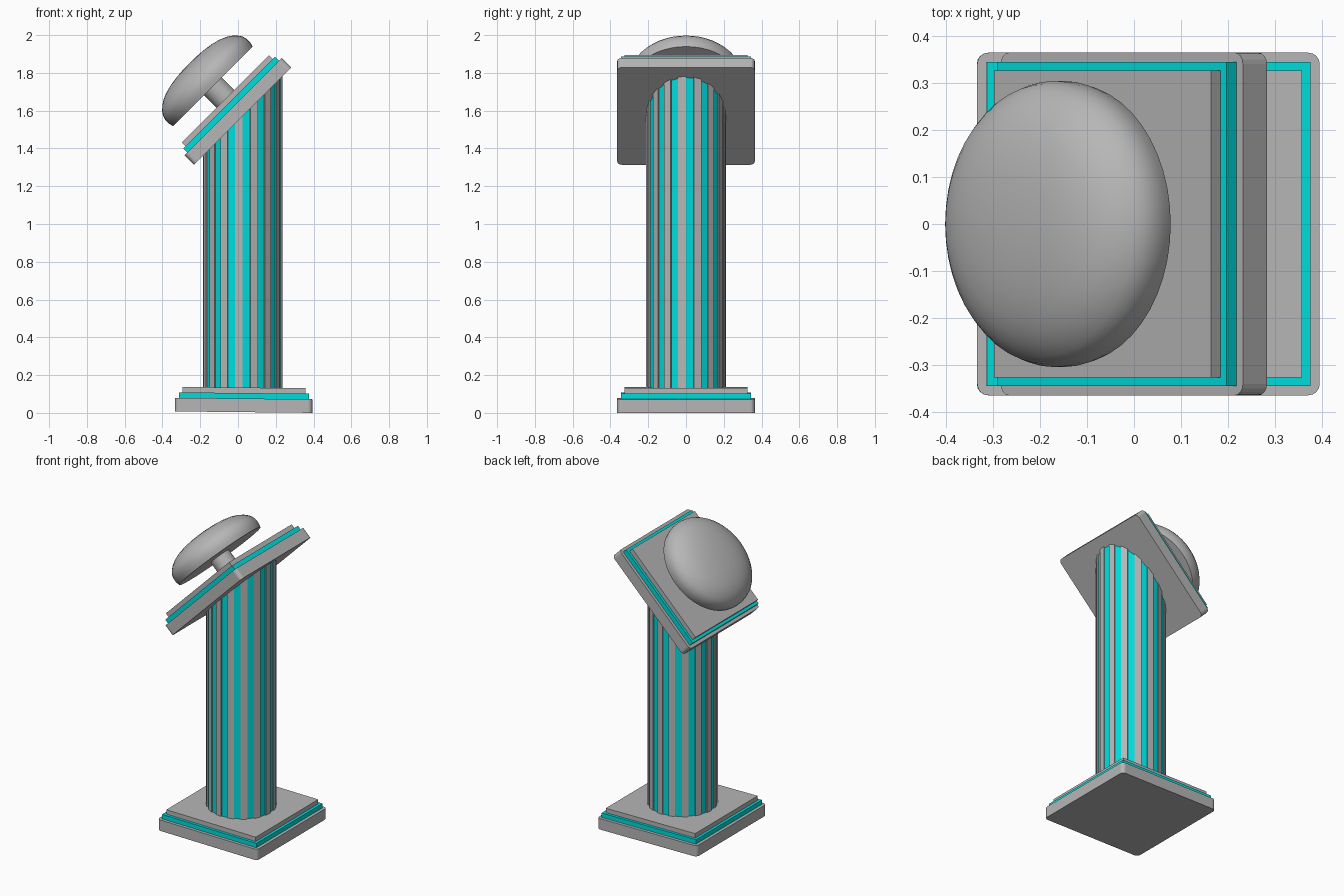
import bpy, bmesh, math
from mathutils import Matrix, Vector

if "Cube" in bpy.data.objects:
    bpy.data.objects.remove(bpy.data.objects["Cube"])


def material(name, rgb):
    m = bpy.data.materials.new(name)
    m.diffuse_color = (*rgb, 1)
    m.use_nodes = True
    m.node_tree.nodes["Principled BSDF"].inputs["Base Color"].default_value = m.diffuse_color
    return m


GREY = material("stone grey", (0.47, 0.47, 0.47))
CYAN = material("bright cyan", (0.0, 0.72, 0.72))


def finish(name, bm, mats, matrix=None):
    bmesh.ops.recalc_face_normals(bm, faces=bm.faces)
    me = bpy.data.meshes.new(name)
    bm.to_mesh(me)
    bm.free()
    for m in mats:
        me.materials.append(m)
    ob = bpy.data.objects.new(name, me)
    bpy.context.collection.objects.link(ob)
    if matrix:
        ob.matrix_world = matrix
    return ob


def slab(name, half, z0, z1, mat, matrix, corner=0):
    """Square slab, optionally with rounded upright edges."""
    bm = bmesh.new()
    bmesh.ops.create_cube(bm, size=1)
    for v in bm.verts:
        v.co = (v.co.x * 2 * half, v.co.y * 2 * half, z0 if v.co.z < 0 else z1)
    if corner:
        upright = [e for e in bm.edges
                   if abs(e.verts[0].co.z - e.verts[1].co.z) > 0.01]
        bmesh.ops.bevel(bm, geom=upright, offset=corner, segments=4,
                        profile=0.5, affect='EDGES')
    finish(name, bm, [mat], matrix)


def stack(prefix, matrix):
    slab(prefix + "_slab", 0.364, 0, 0.072, GREY, matrix, 0.024)
    slab(prefix + "_cyan_band", 0.344, 0.072, 0.101, CYAN, matrix)
    slab(prefix + "_top_slab", 0.326, 0.101, 0.13, GREY, matrix)


# stepped base and the same stack tilted as the cap
CX, CZ = 0.025, 1.571
base = Matrix.Translation((0.03, 0, 0.004)) @ Matrix.Rotation(math.radians(0.6), 4, 'Y')
cap = Matrix.Translation((CX, 0, CZ)) @ Matrix.Rotation(math.radians(-45), 4, 'Y')
stack("base", base)
stack("cap", cap)

# column: alternating ribs and recessed cyan flutes, top cut to the cap slope
bm = bmesh.new()
N, R = 32, 0.211
low, high = [], []
for i in range(N):
    r = R if i % 2 else R - 0.007
    for k in (i, i + 1):
        a = k * 2 * math.pi / N
        x, y = r * math.cos(a), r * math.sin(a)
        low.append(bm.verts.new((CX + x, y, 0.11)))
        high.append(bm.verts.new((CX + x, y, CZ + x + 0.02)))
count = 2 * N
for j in range(count):
    n = (j + 1) % count
    f = bm.faces.new((low[j], low[n], high[n], high[j]))
    f.material_index = 1 if j % 4 == 0 else 0
bm.faces.new(low)
bm.faces.new(high)
finish("fluted_column", bm, [GREY, CYAN])


def lathe(name, profile, steps):
    """Spin an (r, z) profile about the cap axis."""
    bm = bmesh.new()
    vs = [bm.verts.new((r, 0, z)) for r, z in profile]
    es = [bm.edges.new(p) for p in zip(vs, vs[1:])]
    bmesh.ops.spin(bm, geom=vs + es, cent=Vector(), axis=(0, 0, 1),
                   angle=2 * math.pi, steps=steps)
    bmesh.ops.remove_doubles(bm, verts=bm.verts, dist=1e-5)
    ob = finish(name, bm, [GREY], cap)
    bpy.context.view_layer.objects.active = ob
    ob.select_set(True)
    bpy.ops.object.shade_smooth_by_angle(angle=math.radians(40))
    ob.select_set(False)


# button stem and domed button
lathe("button_stem", [(0, 0.12), (0.067, 0.12), (0.067, 0.24), (0, 0.24)], 32)
D = 0.223
dome = [(0, 0), (0.298, 0), (0.304, 0.025), (0.304, 0.052), (0.297, 0.077),
        (0.283, 0.097), (0.262, 0.117), (0.235, 0.135), (0.2, 0.15),
        (0.15, 0.163), (0.1, 0.17), (0.05, 0.174), (0, 0.175)]
lathe("domed_button", [(r, D + h) for r, h in dome], 48)
